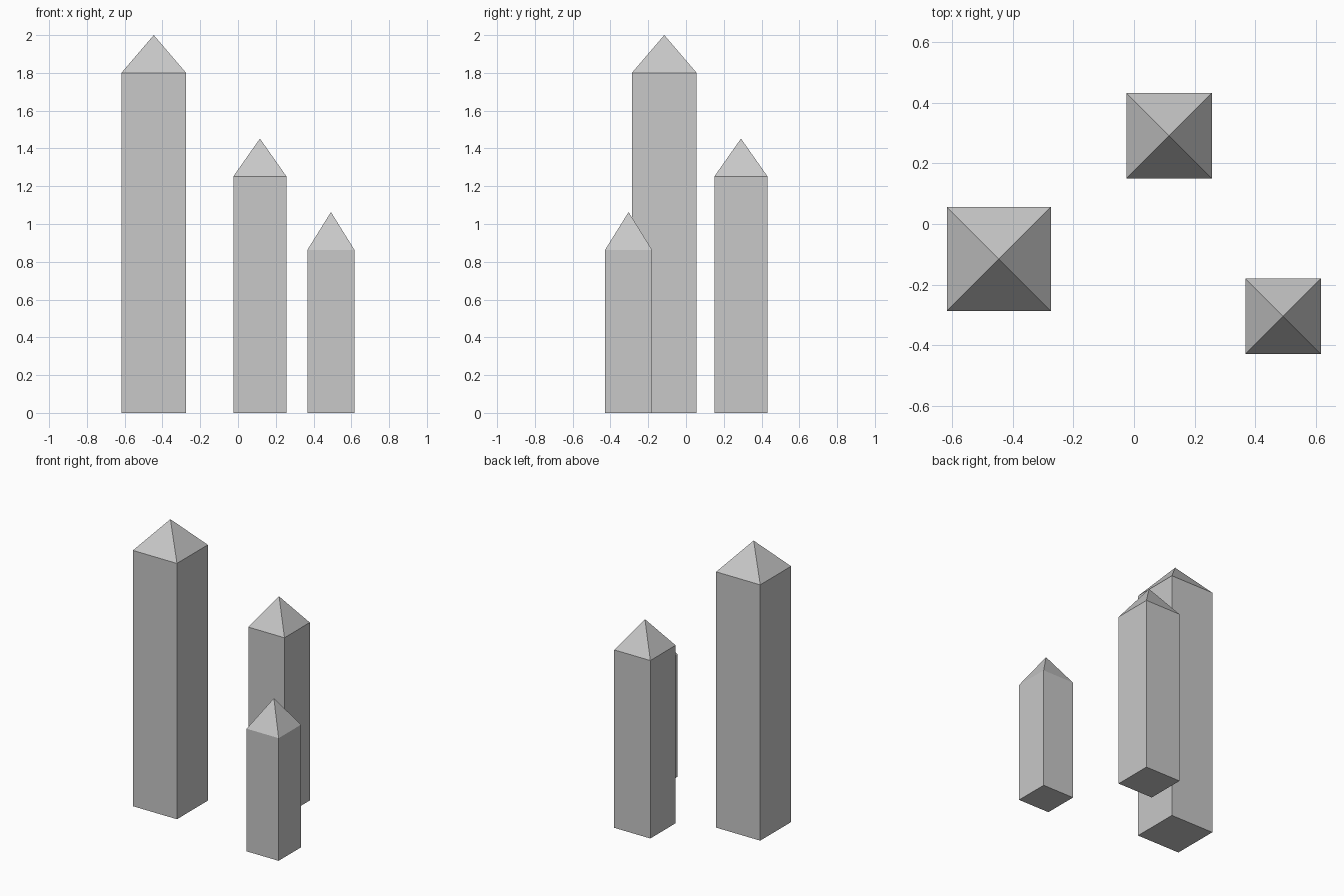
import bpy
from math import pi, sqrt

default_cube = bpy.data.objects.get("Cube")
if default_cube:
    bpy.data.objects.remove(default_cube, do_unlink=True)

# One plain grey for everything
grey = bpy.data.materials.new("light_grey")
grey.use_nodes = True
colour = (0.58, 0.58, 0.58, 1)
grey.diffuse_color = colour
grey.node_tree.nodes["Principled BSDF"].inputs["Base Color"].default_value = colour


def finish(name):
    """Name the active part, bake its transform and colour it."""
    part = bpy.context.object
    part.name = part.data.name = name
    bpy.ops.object.transform_apply(location=False, rotation=True, scale=True)
    part.data.materials.append(grey)


def tower(name, x, y, width, wall_height, roof_height):
    """Square shaft with a pyramid roof flush with its walls."""
    bpy.ops.mesh.primitive_cube_add(size=1, location=(x, y, wall_height / 2))
    bpy.context.object.scale = (width, width, wall_height)
    finish(name + "_shaft")

    bpy.ops.mesh.primitive_cone_add(
        vertices=4, radius1=width / sqrt(2), radius2=0, depth=roof_height,
        end_fill_type='NOTHING', rotation=(0, 0, pi / 4),
        location=(x, y, wall_height + roof_height / 2))
    finish(name + "_roof")


# Three towers of falling height
tower("tall_tower", -0.446, -0.115, 0.343, 1.8, 0.2)
tower("middle_tower", 0.116, 0.291, 0.281, 1.252, 0.2)
tower("short_tower", 0.492, -0.304, 0.249, 0.863, 0.2)
